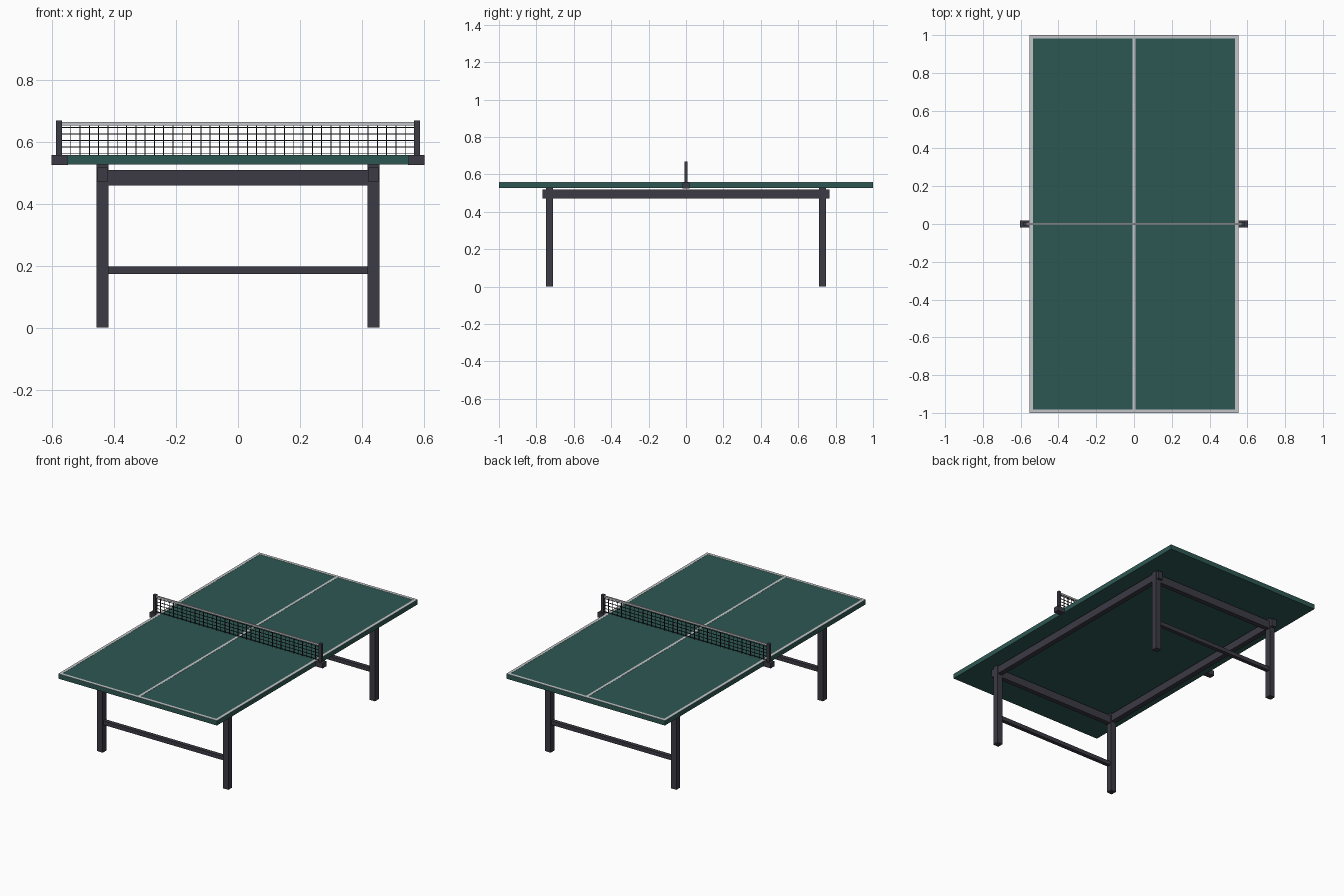
import bpy, bmesh

if "Cube" in bpy.data.objects:
    bpy.data.objects.remove(bpy.data.objects["Cube"])

def material(name, rgb):
    m = bpy.data.materials.new(name)
    m.diffuse_color = (*rgb, 1)
    m.use_nodes = True
    m.node_tree.nodes["Principled BSDF"].inputs["Base Color"].default_value = m.diffuse_color
    return m

GREEN = material("table green", (0.027, 0.097, 0.086))
WHITE = material("line white", (0.55, 0.56, 0.58))
FRAME = material("frame charcoal", (0.045, 0.043, 0.058))
NET = material("net black", (0.012, 0.012, 0.015))

def boxes(name, mat, spans):
    """One object from boxes given as (x0, x1, y0, y1, z0, z1)."""
    bm = bmesh.new()
    for x0, x1, y0, y1, z0, z1 in spans:
        for v in bmesh.ops.create_cube(bm, size=1)["verts"]:
            v.co.x = x1 if v.co.x > 0 else x0
            v.co.y = y1 if v.co.y > 0 else y0
            v.co.z = z1 if v.co.z > 0 else z0
    me = bpy.data.meshes.new(name)
    bm.to_mesh(me)
    bm.free()
    me.materials.append(mat)
    ob = bpy.data.objects.new(name, me)
    bpy.context.collection.objects.link(ob)
    return ob

def bar(cx, cy, wx, wy, z0, z1):
    return (cx - wx / 2, cx + wx / 2, cy - wy / 2, cy + wy / 2, z0, z1)

W, TOP, BOTTOM = 0.553, 0.557, 0.527
LEG_X, LEG_Y = 0.438, 0.73

# Table top and painted lines
boxes("table_top", GREEN, [(-W, W, -1, 1, BOTTOM, TOP)])
boxes("side_lines", WHITE, [bar(s * (W - 0.009), 0, 0.018, 2, TOP, TOP + 0.001) for s in (-1, 1)])
boxes("end_lines", WHITE, [bar(0, s * 0.991, 2 * W - 0.036, 0.018, TOP, TOP + 0.001) for s in (-1, 1)])
boxes("centre_line", WHITE, [bar(0, 0, 0.016, 1.964, TOP, TOP + 0.001)])

# Legs, rails and braces
for sx, side in ((-1, "left"), (1, "right")):
    for sy, end in ((-1, "front"), (1, "back")):
        boxes(f"{end}_{side}_leg", FRAME, [bar(sx * LEG_X, sy * LEG_Y, 0.038, 0.038, 0, BOTTOM)])
    boxes(f"{side}_rail", FRAME, [bar(sx * LEG_X, 0, 0.032, 1.534, 0.47, 0.519)])
for sy, end in ((-1, "front"), (1, "back")):
    boxes(f"{end}_cross_rail", FRAME, [bar(0, sy * LEG_Y, 2 * LEG_X, 0.03, 0.459, 0.509)])
    boxes(f"{end}_lower_brace", FRAME, [bar(0, sy * LEG_Y, 2 * LEG_X, 0.025, 0.173, 0.198)])

# Net clamps and posts
for s, side in ((-1, "left"), (1, "right")):
    boxes(f"{side}_net_clamp", FRAME, [bar(s * 0.576, 0, 0.054, 0.036, 0.525, TOP)])
    boxes(f"{side}_net_post", FRAME, [bar(s * 0.578, 0, 0.018, 0.018, 0.54, 0.669)])

# Net: top band and crossing threads
NX, T = 0.57, 0.003
boxes("net_band", WHITE, [bar(0, 0, 2 * NX, 0.008, 0.653, 0.664)])
boxes("net_uprights", NET, [bar(i * 0.03, 0, T, T, TOP, 0.655) for i in range(-18, 19)])
boxes("net_strands", NET, [bar(0, 0, 2 * NX, T, z - T / 2, z + T / 2)
                           for z in (0.563 + k * 0.0207 for k in range(5))])
